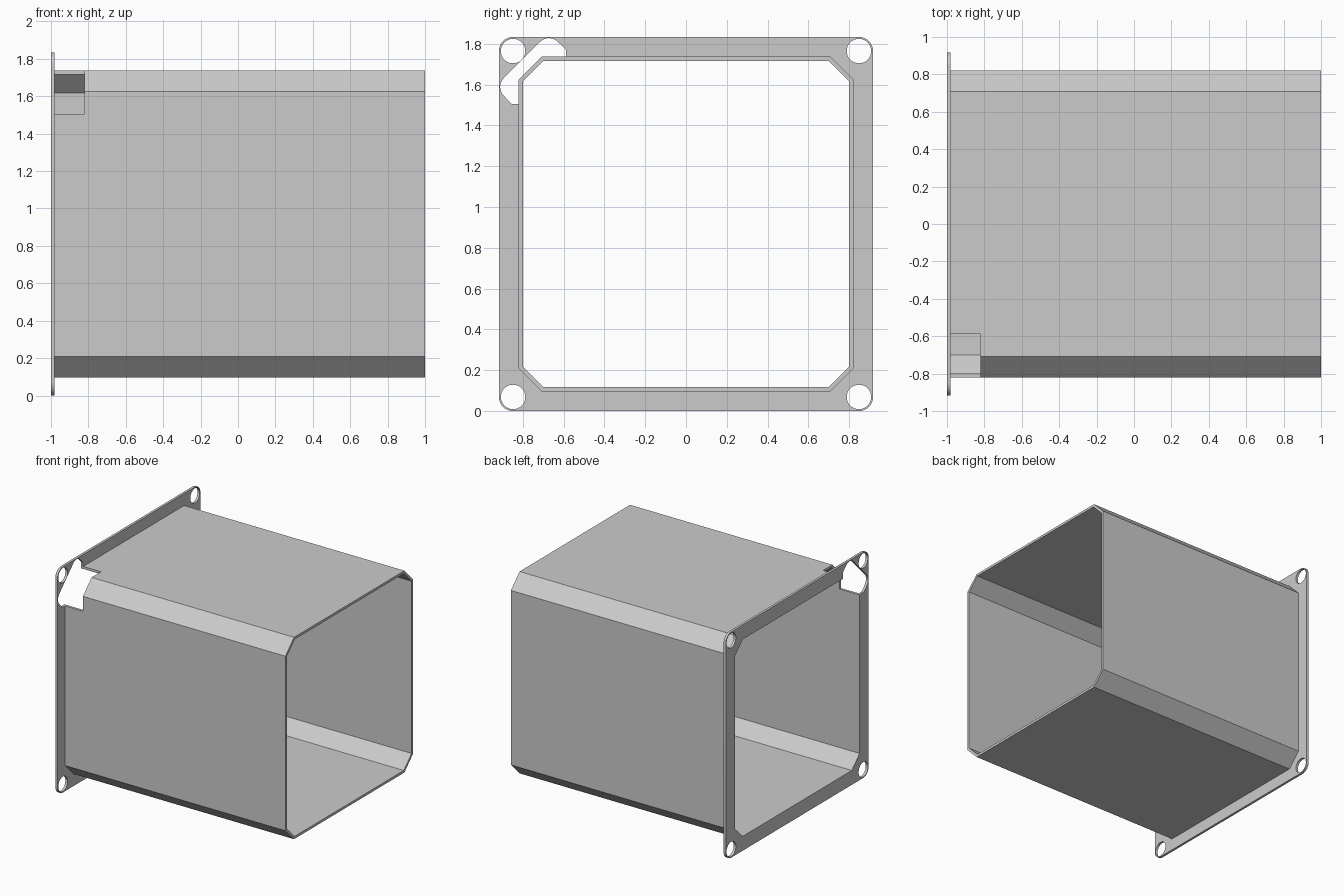
import bpy, bmesh, math
from mathutils import Vector

if "Cube" in bpy.data.objects:
    bpy.data.objects.remove(bpy.data.objects["Cube"], do_unlink=True)

MID = 0.917           # half the flange size, also the height of the tube axis
HOLE = 0.848          # bolt hole offset from the axis

grey = bpy.data.materials.new("light grey")
grey.use_nodes = True
grey.diffuse_color = (0.6, 0.6, 0.6, 1)
grey.node_tree.nodes["Principled BSDF"].inputs["Base Color"].default_value = (0.6, 0.6, 0.6, 1)


def fillet(a, corner, b, radius, steps=8):
    """Points of an arc rounding a right-angled corner."""
    corner = Vector(corner)
    da = (Vector(a) - corner).normalized() * radius
    db = (Vector(b) - corner).normalized() * radius
    centre = corner + da + db
    angles = [math.pi / 2 * i / steps for i in range(steps + 1)]
    return [centre - db * math.cos(t) - da * math.sin(t) for t in angles]


def chamfered(half, flat):
    """Square outline with cut corners."""
    pts = []
    for sy, sz in ((1, 1), (-1, 1), (-1, -1), (1, -1)):
        pair = [(sy * half, sz * flat), (sy * flat, sz * half)]
        pts += pair if sy * sz > 0 else pair[::-1]
    return pts


def circle(cy, cz, radius, count=32):
    return [(cy + radius * math.cos(math.tau * i / count),
             cz + radius * math.sin(math.tau * i / count)) for i in range(count)]


def prism(name, outline, x0, x1):
    """Extrude a (y, z) outline about the axis from x0 to x1."""
    bm = bmesh.new()
    face = bm.faces.new([bm.verts.new((x0, y, z + MID)) for y, z in outline])
    out = bmesh.ops.extrude_face_region(bm, geom=[face])["geom"]
    moved = [v for v in out if isinstance(v, bmesh.types.BMVert)]
    bmesh.ops.translate(bm, verts=moved, vec=(x1 - x0, 0, 0))
    bmesh.ops.recalc_face_normals(bm, faces=bm.faces)
    mesh = bpy.data.meshes.new(name)
    bm.to_mesh(mesh)
    bm.free()
    mesh.materials.append(grey)
    obj = bpy.data.objects.new(name, mesh)
    bpy.context.collection.objects.link(obj)
    return obj


def cut(obj, outline, x0, x1):
    """Subtract a prism and discard the cutter."""
    cutter = prism("cutter", outline, x0, x1)
    cutter.hide_render = True
    mod = obj.modifiers.new("cut", "BOOLEAN")
    mod.operation, mod.solver, mod.object = "DIFFERENCE", "EXACT", cutter
    bpy.context.view_layer.update()
    deps = bpy.context.evaluated_depsgraph_get()
    result = bpy.data.meshes.new_from_object(obj.evaluated_get(deps))
    obj.modifiers.clear()
    obj.data = result
    bpy.data.objects.remove(cutter, do_unlink=True)


# Outlines shared by the parts
opening = chamfered(0.80, 0.70)
corners = [(MID, MID), (-MID, MID), (-MID, -MID), (MID, -MID)]
plate = []
for i, c in enumerate(corners):
    plate += fillet(corners[i - 1], c, corners[(i + 1) % 4], MID - HOLE)

# Corner notch, symmetric about the diagonal, with two rounded tips
tip_low, tip_high = (-0.936, 0.6725), (-0.6725, 0.936)
end_low, end_high = (-0.8535, 0.588), (-0.588, 0.8535)
notch = [(-0.588, 0.588), end_low]
notch += fillet(end_low, tip_low, tip_high, 0.06)
notch += fillet(tip_low, tip_high, end_high, 0.06)
notch.append(end_high)

# Mounting flange with opening, bolt holes and notch
flange = prism("mounting_flange", plate, -1.0, -0.98)
cut(flange, opening, -1.1, -0.9)
for sy in (-1, 1):
    for sz in (-1, 1):
        cut(flange, circle(sy * HOLE, sz * HOLE, 0.06), -1.1, -0.9)
cut(flange, notch, -1.1, -0.82)

# Hollow tube with chamfered edges, notched at the same corner
tube = prism("tube_body", chamfered(0.82, 0.709), -0.98, 1.0)
cut(tube, opening, -1.1, 1.1)
cut(tube, notch, -1.1, -0.82)

# Smooth the rounded edges and keep the rest sharp
for obj in (flange, tube):
    bpy.ops.object.select_all(action="DESELECT")
    obj.select_set(True)
    bpy.context.view_layer.objects.active = obj
    bpy.ops.object.shade_smooth_by_angle(angle=math.radians(25))
